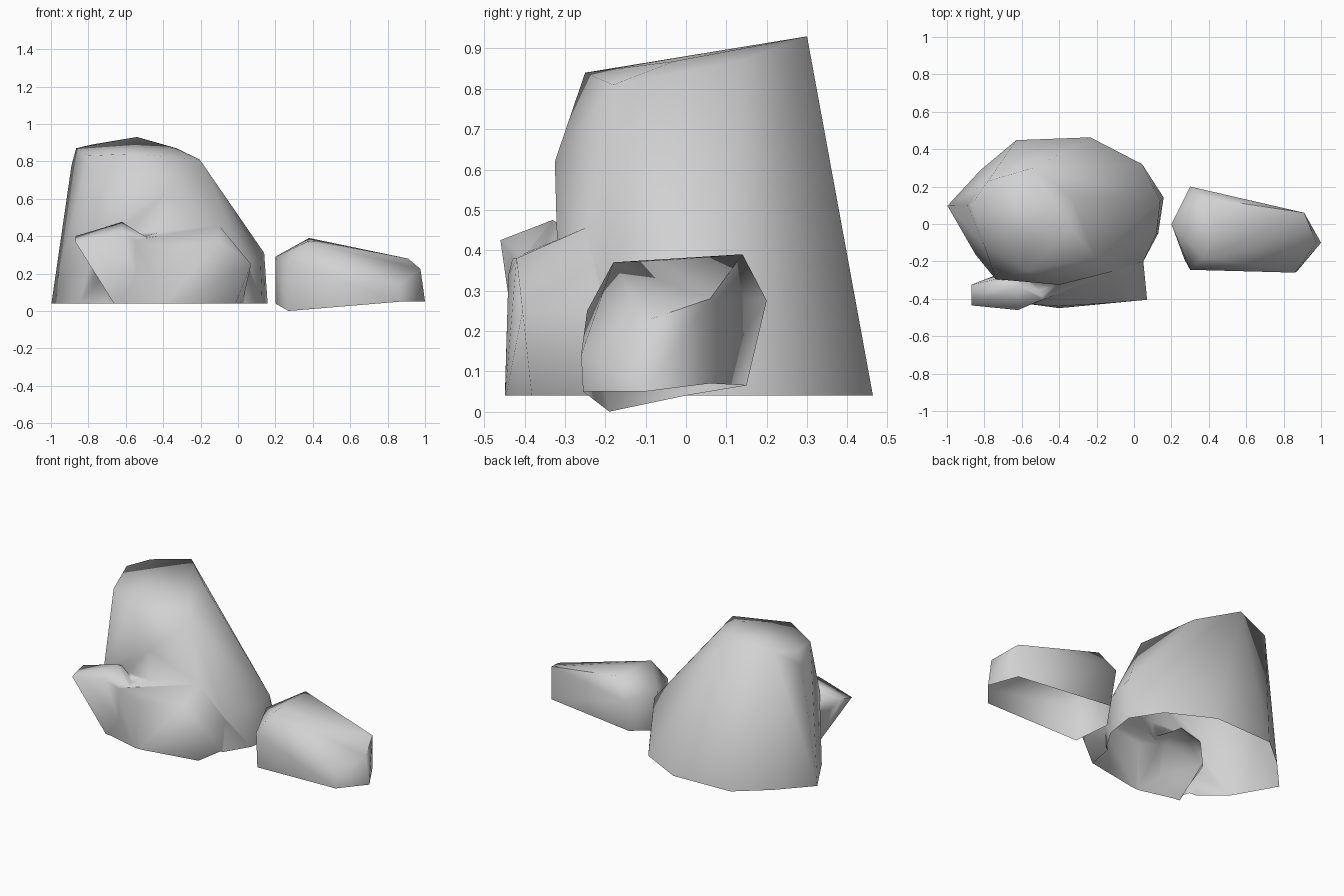
import bpy
import bmesh
import math

if "Cube" in bpy.data.objects:
    bpy.data.objects.remove(bpy.data.objects["Cube"], do_unlink=True)

GROUND = 0.04

stone = bpy.data.materials.new("stone_grey")
stone.use_nodes = True
grey = (0.64, 0.64, 0.64, 1)
stone.diffuse_color = grey
stone.node_tree.nodes["Principled BSDF"].inputs["Base Color"].default_value = grey


def hull(name, points):
    """Faceted stone wrapped around a few corner points."""
    bm = bmesh.new()
    for p in points:
        bm.verts.new(p)
    bmesh.ops.convex_hull(bm, input=bm.verts[:])
    inner = [v for v in bm.verts if not v.link_faces]
    bmesh.ops.delete(bm, geom=inner, context='VERTS')
    bmesh.ops.recalc_face_normals(bm, faces=bm.faces[:])
    mesh = bpy.data.meshes.new(name)
    bm.to_mesh(mesh)
    bm.free()
    mesh.materials.append(stone)
    obj = bpy.data.objects.new(name, mesh)
    bpy.context.collection.objects.link(obj)
    return obj


def activate(obj):
    bpy.ops.object.select_all(action='DESELECT')
    obj.select_set(True)
    bpy.context.view_layer.objects.active = obj


def merge(target, other):
    activate(target)
    mod = target.modifiers.new("union", 'BOOLEAN')
    mod.operation = 'UNION'
    mod.solver = 'EXACT'
    mod.object = other
    bpy.ops.object.modifier_apply(modifier=mod.name)
    bpy.data.objects.remove(other, do_unlink=True)


def smooth(obj, degrees):
    activate(obj)
    bpy.ops.object.shade_smooth_by_angle(angle=math.radians(degrees))


def floor_ring(outline, z):
    return [(x, y, z) for x, y in outline]


# Tall boulder: footprint, shoulders and sloping crown
boulder = hull("large_boulder", floor_ring([
    (-1, .1), (-.82, .29), (-.63, .45), (-.23, .465), (.05, .32),
    (.16, .15), (.13, -.05), (.04, -.2), (-.4, -.3), (-.7, -.285), (-.85, -.16)], 0.03) + [
    (.14, .12, .31), (.12, -.05, .28), (.05, -.2, .26),
    (-.1, -.25, .455), (-.4, -.325, .62), (-.4, -.32, .43), (-.74, -.295, .43),
    (-.89, .1, .78), (-.865, .11, .87), (-.78, .23, .89), (-.54, .3, .93),
    (-.8, -.115, .83), (-.33, .14, .87), (-.33, -.03, .868),
    (-.205, -.18, .81), (-.57, -.25, .84)])

# Low ledge across the front
ledge = hull("front_ledge", floor_ring([
    (-.02, -.38), (-.4, -.45), (-.62, -.4), (-.66, -.28), (-.6, -.15), (.02, -.15)], 0.02) + [
    (.07, -.405, .25), (.05, -.2, .25), (-.1, -.42, .38), (-.1, -.25, .455),
    (-.4, -.31, .43), (-.4, -.44, .34), (-.55, -.43, .38), (-.6, -.2, .4)])

# Overhanging lip at the end of the ledge
lip = hull("ledge_lip", floor_ring([(-.645, -.385), (-.5, -.4), (-.55, -.2)], 0.01) + [
    (-.87, -.325, .4), (-.87, -.435, .37), (-.62, -.46, .425),
    (-.62, -.33, .475), (-.48, -.4, .39), (-.58, -.25, .42)])

merge(boulder, ledge)
merge(boulder, lip)

# Cut the boulder open along the ground and tidy the seams
bm = bmesh.new()
bm.from_mesh(boulder.data)
bmesh.ops.bisect_plane(bm, geom=bm.verts[:] + bm.edges[:] + bm.faces[:],
                       plane_co=(0, 0, GROUND), plane_no=(0, 0, 1), clear_inner=True)
bmesh.ops.remove_doubles(bm, verts=bm.verts[:], dist=0.015)
bmesh.ops.triangulate(bm, faces=bm.faces[:])
bm.to_mesh(boulder.data)
bm.free()
smooth(boulder, 80)

# Small separate rock, open underneath
rock = hull("small_rock", [
    (.87, -.255, .05), (1, -.1, .05), (.91, .06, .07), (.3, .15, .065),
    (.2, 0, .04), (.27, -.19, 0),
    (.86, -.26, .14), (.975, -.1, .225), (.91, .06, .28), (.3, .2, .275),
    (.2, 0, .29), (.3, -.245, .25), (.37, -.18, .37), (.42, -.06, .375), (.38, .14, .39)])
bm = bmesh.new()
bm.from_mesh(rock.data)
under = [f for f in bm.faces if f.normal.z < -0.7]
bmesh.ops.delete(bm, geom=under, context='FACES')
bm.to_mesh(rock.data)
bm.free()
smooth(rock, 70)
